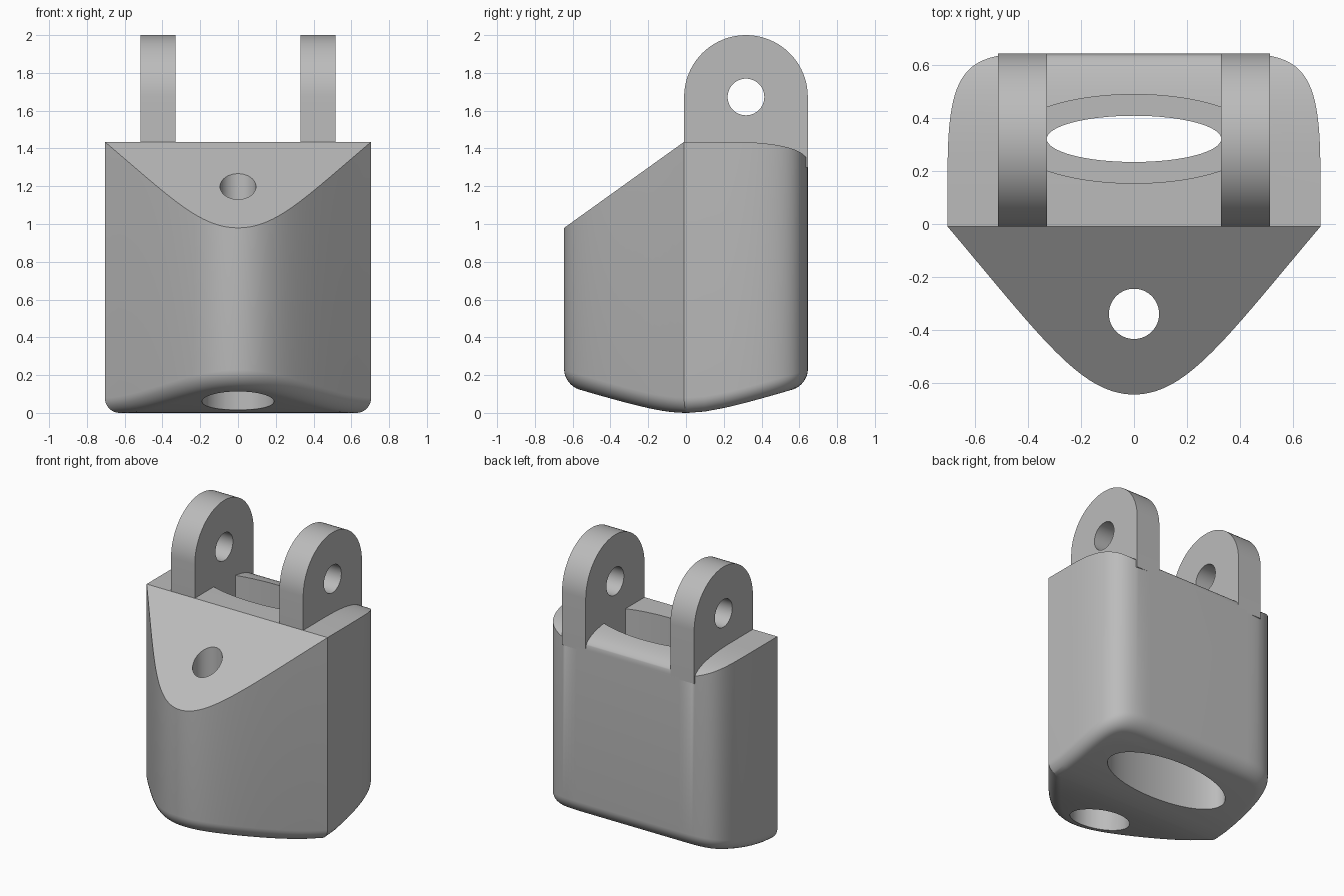
import bpy, bmesh, math
from mathutils import Matrix

if "Cube" in bpy.data.objects:
    bpy.data.objects.remove(bpy.data.objects["Cube"])

GREY = (0.50, 0.50, 0.50, 1)
mat = bpy.data.materials.new("plain grey")
mat.use_nodes = True
mat.diffuse_color = GREY
mat.node_tree.nodes["Principled BSDF"].inputs["Base Color"].default_value = GREY

RIDGE, BACK, TOP, FILLET = -0.01, 0.645, 1.435, 0.08


def make_object(name, bm):
    bmesh.ops.remove_doubles(bm, verts=bm.verts, dist=1e-5)
    bmesh.ops.recalc_face_normals(bm, faces=bm.faces)
    mesh = bpy.data.meshes.new(name)
    bm.to_mesh(mesh)
    bm.free()
    mesh.materials.append(mat)
    obj = bpy.data.objects.new(name, mesh)
    bpy.context.collection.objects.link(obj)
    return obj


def activate(obj):
    bpy.ops.object.select_all(action='DESELECT')
    obj.select_set(True)
    bpy.context.view_layer.objects.active = obj


def cut(obj, cutter):
    mod = obj.modifiers.new("hole", 'BOOLEAN')
    mod.operation, mod.solver, mod.object = 'DIFFERENCE', 'EXACT', cutter
    activate(obj)
    bpy.ops.object.modifier_apply(modifier=mod.name)
    bpy.data.objects.remove(cutter)


def smooth(obj):
    activate(obj)
    bpy.ops.object.shade_smooth_by_angle(angle=math.radians(25))


def bridge(bm, lower, upper):
    n = len(lower)
    for i in range(n):
        j = (i + 1) % n
        bm.faces.new((lower[i], lower[j], upper[j], upper[i]))


def hole_cutter(sections, matrix, count=64):
    """Stepped elliptical plug from (x radius, y radius, height) sections."""
    bm = bmesh.new()
    rings = []
    for a, b, z in sections:
        angles = [math.tau * k / count for k in range(count)]
        rings.append([bm.verts.new((a * math.cos(t), b * math.sin(t), z)) for t in angles])
    for lower, upper in zip(rings, rings[1:]):
        bridge(bm, lower, upper)
    bm.faces.new(rings[0])
    bm.faces.new(rings[-1])
    bm.transform(matrix)
    obj = make_object("hole_cutter", bm)
    obj.hide_render = True
    return obj


def bezier(p, steps):
    pts = []
    for k in range(steps + 1):
        t = k / steps
        w = ((1 - t)**3, 3 * t * (1 - t)**2, 3 * t * t * (1 - t), t**3)
        pts.append(tuple(sum(w[i] * p[i][c] for i in range(4)) for c in (0, 1)))
    return pts


def top_height(y):
    if y < RIDGE:
        return TOP + (y - RIDGE) * 0.717
    u = min(1, max(0, (y - 0.2) / (BACK - 0.2)))
    return TOP - 0.12 * (1 - max(0, 1 - u**2.5)**0.4)


def bottom_height(y):
    return 0.31 * (math.hypot(y, 0.2) - 0.2)


# Body outline: rounded nose, straight sides, rounded back corners
half = bezier([(0, -BACK), (0.2, -BACK), (0.35, -0.43), (0.705, RIDGE)], 28)
half += [(0.705, 0.1)]
half += bezier([(0.705, 0.2), (0.705, 0.56), (0.65, BACK), (0.4, BACK)], 28)
outline = half + [(-x, y) for x, y in reversed(half[1:])]
N = len(outline)


def inset(distance):
    pts = []
    for i, (x, y) in enumerate(outline):
        (ax, ay), (bx, by) = outline[i - 1], outline[(i + 1) % N]
        dx, dy = bx - ax, by - ay
        d = distance / math.hypot(dx, dy)
        pts.append((x - dy * d, y + dx * d))
    return pts


# Body: filleted underside, upright walls, shaped top
bm = bmesh.new()
rings = []
for k in range(8, -1, -1):
    a = math.pi / 2 * k / 8
    rings.append([bm.verts.new((x, y, bottom_height(y) + FILLET * (1 - math.sin(a))))
                  for x, y in inset(FILLET * (1 - math.cos(a)))])
rings.append([bm.verts.new((x, y, top_height(y))) for x, y in outline])
for lower, upper in zip(rings, rings[1:]):
    bridge(bm, lower, upper)
for ring in (rings[0], rings[-1]):
    for i in range(len(half) - 1):
        strip = [ring[i], ring[i + 1], ring[N - i - 1]]
        if i:
            strip.append(ring[N - i])
        bm.faces.new(strip)
body = make_object("body", bm)

# Wide stepped slot and counterbored front hole
wide, narrow = (0.47, 0.168), (0.33, 0.0875)
cut(body, hole_cutter([(*wide, -0.2), (*wide, 0.5), (*narrow, 0.5), (*narrow, 1.0),
                       (*wide, 1.0), (*wide, 1.7)], Matrix.Translation((0, 0.322, 0))))
cut(body, hole_cutter([(0.19, 0.19, -0.2), (0.19, 0.19, 0.6), (0.095, 0.095, 0.6),
                       (0.095, 0.095, 1.7)], Matrix.Translation((0, -0.34, 0))))
smooth(body)

# Pair of arched lugs with pin holes, rooted in the slot
MID, RADIUS, PIN_Z = 0.3175, 0.3275, 1.6725
for name, side in (("left_lug", 1), ("right_lug", -1)):
    profile = [(MID + RADIUS * math.cos(math.pi * k / 40), PIN_Z + RADIUS * math.sin(math.pi * k / 40))
               for k in range(41)]
    profile += [(RIDGE, TOP), (0.06, TOP - 0.01), (0.06, 1.0), (0.58, 1.0), (0.58, 1.3), (BACK, 1.3)]
    bm = bmesh.new()
    inner = [bm.verts.new((side * 0.33, y, z)) for y, z in profile]
    outer = [bm.verts.new((side * 0.515, y, z)) for y, z in profile]
    bridge(bm, inner, outer)
    bm.faces.new(inner)
    bm.faces.new(outer)
    lug = make_object(name, bm)
    cut(lug, hole_cutter([(0.097, 0.097, -1), (0.097, 0.097, 1)],
                         Matrix.Translation((0, MID, PIN_Z)) @ Matrix.Rotation(math.pi / 2, 4, 'Y')))
    smooth(lug)
